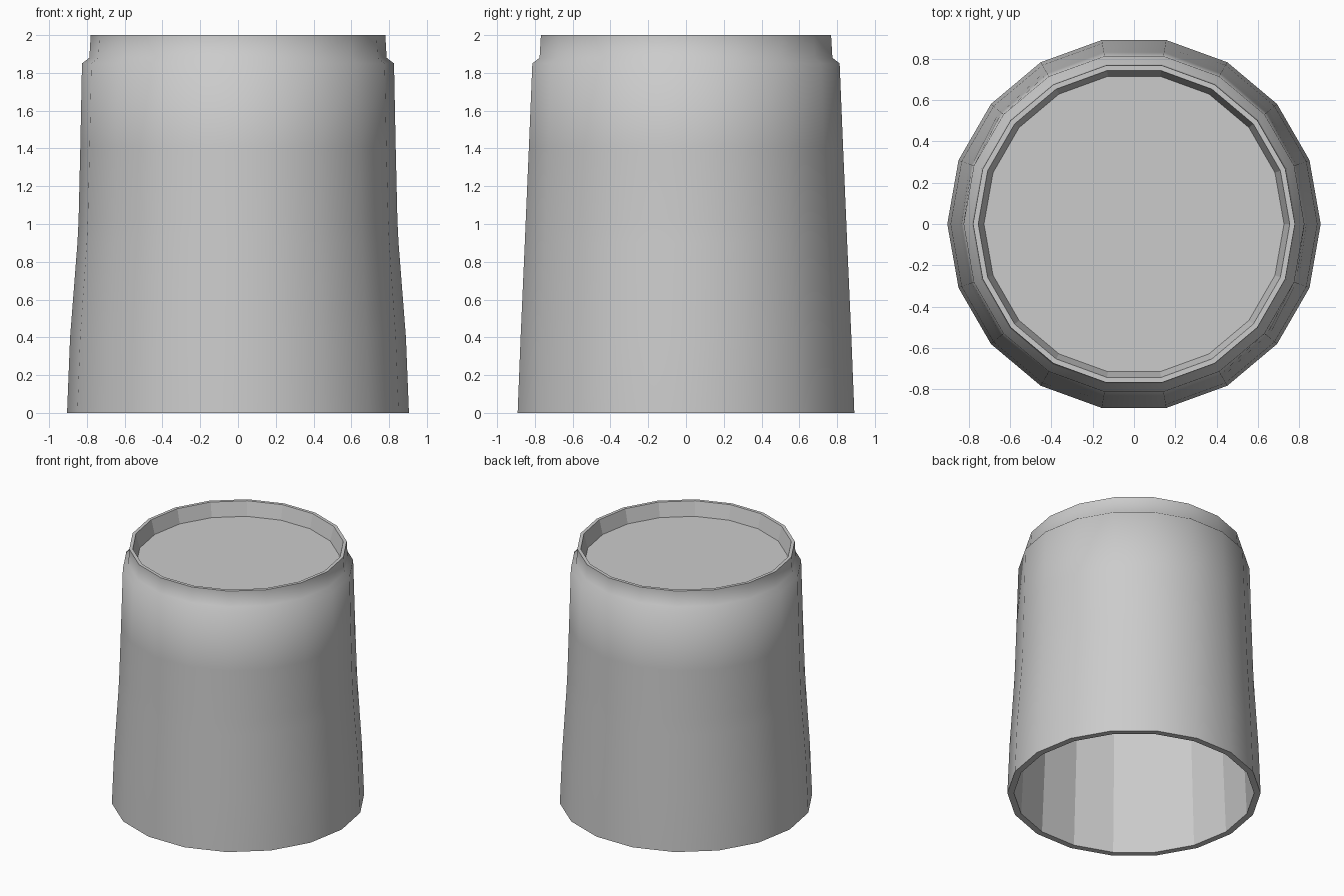
import bpy, bmesh
from math import cos, sin, pi

if "Cube" in bpy.data.objects:
    bpy.data.objects.remove(bpy.data.objects["Cube"])

SIDES = 18

# (radius, z, side dent): outer wall from bottom lip up, over the rim,
# into the recessed base, then the hollow inside back down
profile = [
    (0.905, 0.00, 0.0), (0.889, 0.40, 0.0), (0.867, 0.90, 0.017), (0.862, 1.02, 0.018),
    (0.845, 1.40, 0.010), (0.826, 1.85, 0.0), (0.787, 1.88, 0.0), (0.780, 2.00, 0.0),
    (0.755, 2.00, 0.0), (0.727, 1.89, 0.0),
]
inner = [(0.77, 1.86, 0.0), (0.858, 0.0, 0.0)]
SMOOTH_BANDS = 7  # outer wall is smooth, rim and inside are faceted

bm = bmesh.new()


def ring(r, z, dent):
    verts = []
    for i in range(SIDES):
        a = 2 * pi * i / SIDES
        rr = r - dent * cos(a) ** 2
        verts.append(bm.verts.new((rr * cos(a), rr * sin(a), z)))
    return verts


def bridge(lower, upper, smooth=False):
    for i in range(SIDES):
        j = (i + 1) % SIDES
        f = bm.faces.new((lower[i], lower[j], upper[j], upper[i]))
        f.smooth = smooth


# outer wall, rim and recessed base
rings = [ring(*p) for p in profile]
for k in range(len(rings) - 1):
    bridge(rings[k], rings[k + 1], k < SMOOTH_BANDS)
bm.faces.new(rings[-1])

# hollow inside and bottom lip
ceiling, mouth = [ring(*p) for p in inner]
bridge(ceiling, mouth)
bridge(mouth, rings[0])
bm.faces.new(list(reversed(ceiling)))

bmesh.ops.recalc_face_normals(bm, faces=bm.faces)
mesh = bpy.data.meshes.new("upturned_cup")
bm.to_mesh(mesh)
bm.free()
cup = bpy.data.objects.new("upturned_cup", mesh)
bpy.context.collection.objects.link(cup)
